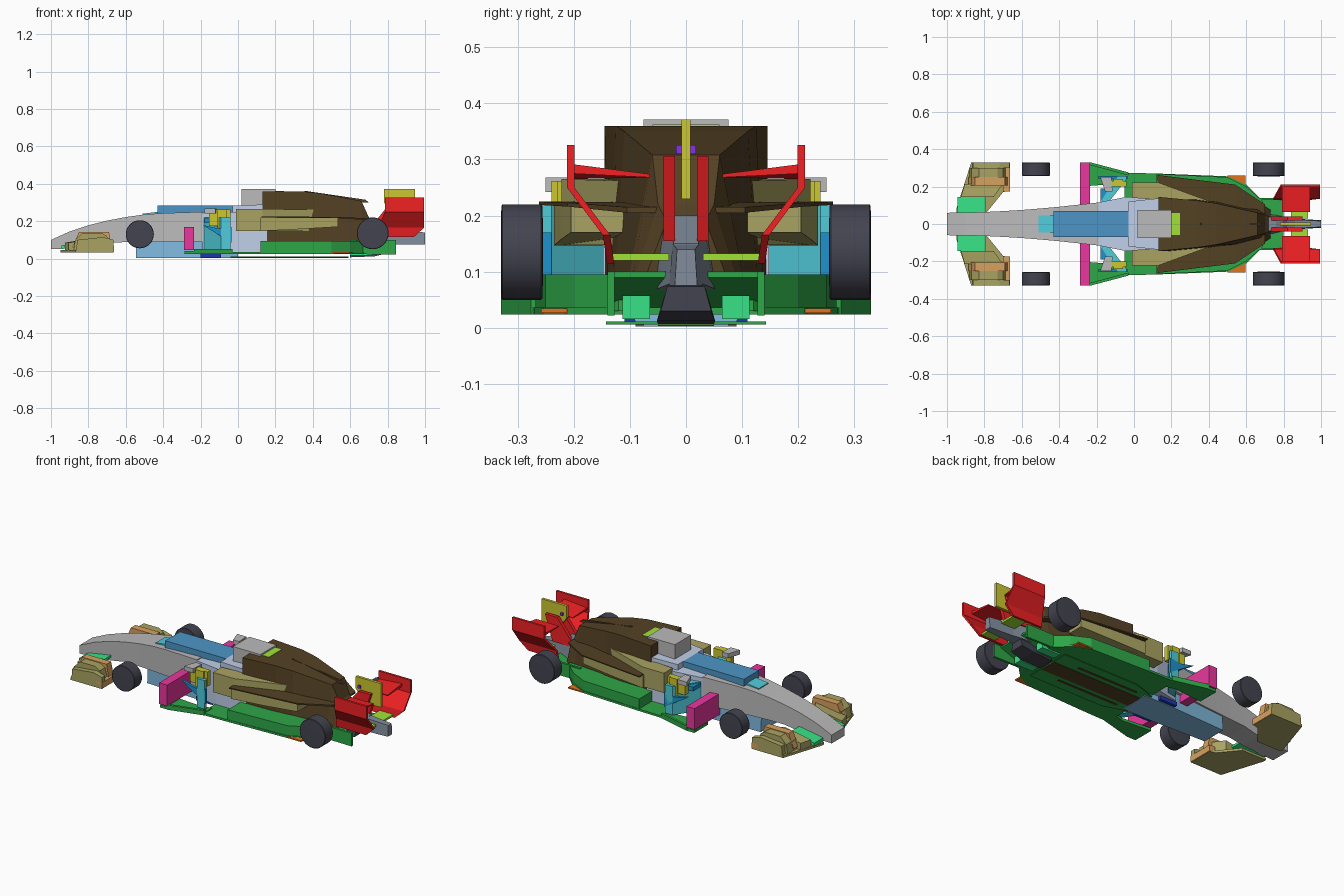
import bpy, bmesh, math

COL = dict(green=(.17, .57, .25), brown=(.29, .23, .14), olive=(.58, .56, .34), red=(.83, .13, .14),
           blue=(.27, .51, .68), sky=(.45, .65, .78), lav=(.66, .71, .8), grey=(.64, .64, .64),
           magenta=(.8, .2, .54), teal=(.28, .7, .75), azure=(.12, .5, .7), yellow=(.70, .68, .18),
           navy=(.12, .2, .6), lime=(.55, .78, .2), tan=(.74, .55, .33), mint=(.2, .78, .46),
           dark=(.24, .24, .28), steel=(.44, .48, .53), orange=(.78, .39, .12), purple=(.45, .18, .8))


def material(key):
    m = bpy.data.materials.get(key)
    if not m:
        m = bpy.data.materials.new(key)
        m.diffuse_color = (*[(c / .88) ** 2.2 for c in COL[key]], 1)
    return m


def loft(name, rings, col, mirror=False):
    """Bridge matching rings of points and cap both ends."""
    bm = bmesh.new()
    vs = [[bm.verts.new(p) for p in r] for r in rings]
    n = len(vs[0])
    for a, b in zip(vs, vs[1:]):
        for i in range(n):
            bm.faces.new((a[i], a[(i + 1) % n], b[(i + 1) % n], b[i]))
    bm.faces.new(vs[0])
    bm.faces.new(vs[-1][::-1])
    bmesh.ops.recalc_face_normals(bm, faces=bm.faces)
    me = bpy.data.meshes.new(name)
    bm.to_mesh(me)
    bm.free()
    me.materials.append(material(col))
    ob = bpy.data.objects.new(name, me)
    bpy.context.collection.objects.link(ob)
    if mirror:
        m = ob.modifiers.new("mirror", 'MIRROR')
        m.use_axis = (False, True, False)
        m.use_mirror_merge = False
    return ob


def rect(x, y0, y1, z0, z1):
    return [(x, y0, z0), (x, y1, z0), (x, y1, z1), (x, y0, z1)]


def box(name, x, y, z, col, mirror=False):
    return loft(name, [rect(x[0], *y, *z), rect(x[1], *y, *z)], col, mirror)


def side_prism(name, pts, y0, y1, col, mirror=False):
    return loft(name, [[(x, y, z) for x, z in pts] for y in (y0, y1)], col, mirror)


def plan_prism(name, pts, z0, z1, col, mirror=False):
    return loft(name, [[(x, y, z) for x, y in pts] for z in (z0, z1)], col, mirror)


def hull(name, secs, col):
    """Symmetric loft from (x, bottom half width, top half width, z0, z1)."""
    return loft(name, [[(x, -b, z0), (x, b, z0), (x, t, z1), (x, -t, z1)]
                       for x, b, t, z0, z1 in secs], col)


# Nose and survival cell
hull("nose", [(-1, .06, .06, .05, .10), (-.9, .061, .061, .055, .145), (-.8, .064, .064, .065, .178),
              (-.7, .069, .069, .085, .203), (-.6, .075, .075, .088, .222), (-.5, .083, .083, .088, .236),
              (-.4, .092, .092, .088, .243), (-.19, .115, .115, .088, .25)], "grey")
hull("keel", [(-.545, .075, .07, .002, .09), (-.18, .09, .1, .002, .09), (0, .09, .1, .002, .09)], "sky")
hull("cockpit_side", [(-.19, .115, .115, .03, .245), (-.04, .145, .145, .03, .25),
                      (.155, .148, .148, .03, .25)], "lav")
hull("headrest_base", [(-.03, .12, .12, .25, .283), (.155, .14, .14, .25, .29)], "lav")
box("cockpit_top", (-.43, 0), (-.07, .07), (.235, .283), "blue")
hull("windscreen", [(-.51, .045, .045, .225, .24), (-.43, .045, .045, .225, .25)], "teal")
box("airbox", (.02, .2), (-.076, .076), (.285, .371), "grey")
box("airbox_strip", (.195, .245), (-.06, .06), (.35, .362), "lime")

# Engine cover and overhanging sidepod shelf
hull("engine_cover", [(.13, .145, .145, .04, .36), (.34, .14, .125, .04, .36), (.44, .13, .11, .04, .35),
                      (.66, .11, .06, .05, .308), (.70, .10, .05, .06, .22), (.73, .08, .035, .07, .19)], "brown")
hull("sidepod_shelf", [(.125, .262, .262, .219, .225), (.54, .211, .211, .216, .223),
                       (.70, .105, .105, .205, .215)], "brown")
loft("sidepod_inlet", [rect(-.01, .14, .222, .148, .265), rect(.13, .13, .222, .148, .265),
                       rect(.43, .08, .112, .148, .262)], "olive", True)
loft("sidepod_blade", [rect(.12, .13, .235, .147, .22), rect(.34, .125, .222, .158, .22),
                       rect(.535, .11, .205, .17, .218)], "olive", True)
side_prism("spine", [(.34, .35), (.66, .3), (.7, .3), (.68, .315), (.36, .362)], -.005, .005, "brown")

# Floor, side steps and plank
plan_prism("floor", [(-.05, -.274), (.12, -.27), (.5, -.255), (.6, -.21), (.68, -.13), (.68, .13),
                     (.6, .21), (.5, .255), (.12, .27), (-.05, .274)], .024, .036, "green")
plan_prism("floor_wing", [(-.285, .2), (-.285, .328), (-.23, .328), (-.03, .274), (-.03, .2), (-.1, .215)],
           .024, .04, "green", True)
plan_prism("floor_edge_rail", [(-.235, .315), (-.235, .33), (-.03, .276), (-.03, .26)], .024, .052, "green", True)
plan_prism("floor_side_step", [(.12, .14), (.12, .268), (.5, .25), (.6, .2), (.69, .12), (.69, .1)],
           .03, .095, "green", True)
plan_prism("floor_corner", [(.5, .2), (.5, .258), (.595, .258), (.595, .2)], .026, .034, "orange", True)
plan_prism("lower_floor", [(-.04, -.1), (.1, -.143), (.59, -.143), (.59, .143), (.1, .143), (-.04, .1)],
           .006, .011, "green")
box("plank", (-.04, .59), (-.05, .05), (.003, .01), "brown")
side_prism("plank_rib", [(.05, .004), (.45, .004), (.45, .01), (.05, .01)], .075, .09, "brown", True)
box("front_plank", (-.2, -.09), (-.11, .11), (.006, .028), "navy")

# Diffuser
side_prism("diffuser_ramp", [(.58, .024), (.62, .024), (.8, .09), (.8, .1), (.6, .05)], -.13, .13, "green")
side_prism("diffuser_fence", [(.6, .024), (.845, .022), (.845, .1), (.6, .1)], .127, .14, "green", True)
box("diffuser_channel", (.6, .72), (.064, .113), (.016, .058), "mint", True)
hull("diffuser_centre", [(.6, .05, .035, .007, .05), (.73, .052, .035, .012, .07), (.8, .045, .033, .03, .075)], "dark")

# Gearbox and tail
hull("gearbox", [(.66, .06, .05, .06, .2), (.76, .05, .03, .07, .2), (.86, .025, .022, .08, .15)], "steel")
hull("crash_structure", [(.84, .03, .024, .075, .15), (1, .02, .016, .075, .14)], "steel")
box("beam_wing", (.84, .93), (.03, .13), (.12, .132), "lime", True)

# Rear wing: tapered half planes, angled endplates and pillars
loft("rear_wing_plane", [[(.79, .065, .268), (.94, .065, .268), (.94, .065, .274), (.79, .065, .272)],
                         [(.79, .206, .265), (.94, .206, .275), (.94, .206, .292), (.79, .206, .28)]], "red", True)
endplate = [(.785, .995, .326, .212), (.785, .995, .25, .212), (.75, .995, .165, .148), (.745, .94, .115, .141)]
loft("rear_wing_endplate", [[(x0, y - .013, z), (x1, y - .013, z), (x1, y, z), (x0, y, z)]
                            for x0, x1, z, y in endplate], "red", True)
side_prism("rear_wing_pillar", [(.7, .155), (.85, .155), (.9, .306), (.82, .306)], .02, .04, "red", True)
side_prism("rear_wing_fin", [(.78, .3), (.83, .23), (.945, .23), (.945, .371), (.78, .371)], -.008, .008, "yellow")
box("wing_actuator", (.8, .815), (-.018, .018), (.31, .326), "purple")

# Front wing
plan_prism("front_wing_plane", [(-.95, .06), (-.95, .08), (-.87, .33), (-.665, .33), (-.665, .18),
                                (-.70, .17), (-.79, .06)], .032, .046, "olive", True)
loft("front_wing_inner_flap", [[(-.945, y, .05), (-.79, y, .085), (-.79, y, .098), (-.945, y, .07)]
                               for y in (.055, .145)], "mint", True)
loft("front_wing_mid_flap", [[(x0, y, .045), (x1, y, .06), (x1, y, .115), (x0, y, .085)]
                             for x0, x1, y in ((-.925, -.75, .145), (-.905, -.7, .215))], "olive", True)
side_prism("front_wing_box", [(-.88, .045), (-.68, .045), (-.7, .12), (-.73, .138), (-.83, .138), (-.87, .1)],
           .215, .3, "olive", True)
side_prism("front_wing_rib", [(-.885, .06), (-.675, .06), (-.69, .142), (-.85, .142)], .207, .25, "tan", True)
side_prism("front_wing_endplate", [(-.865, .034), (-.665, .034), (-.665, .1), (-.72, .115), (-.86, .1)],
           .3, .33, "olive", True)
box("front_wing_trim", (-.7, -.663), (.175, .33), (.034, .07), "tan", True)

# Bargeboards, deflectors, radiator wall and mirrors
box("bargeboard", (-.288, -.235), (.085, .33), (.045, .17), "magenta", True)
plan_prism("radiator_wall", [(-.185, .11), (-.14, .11), (-.04, .24), (-.04, .256), (-.09, .256)],
           .05, .22, "teal", True)
side_prism("deflector_fin", [(-.19, .18), (-.035, .085), (-.035, .17), (-.1, .16)], .24, .256, "azure", True)
box("side_impact_bar", (-.18, -.14), (.1, .19), (.19, .215), "azure", True)
box("inlet_block", (-.155, -.04), (.2, .23), (.175, .262), "yellow", True)
box("inlet_lip", (-.11, -.06), (.222, .24), (.14, .262), "yellow", True)
plan_prism("mirror", [(-.18, .25), (-.12, .25), (-.115, .175), (-.155, .175)], .242, .268, "grey", True)


# Wheels
def wheel(name, x, z, r, y0, y1):
    prof = [(y0, r * .6), (y0 + .001, r * .97), (y0 + .003, r), (y1 - .003, r), (y1 - .001, r * .97), (y1, r * .6)]
    n = 32
    ob = loft(name, [[(x + q * math.cos(2 * math.pi * i / n), y, z + q * math.sin(2 * math.pi * i / n))
                      for i in range(n)] for y, q in prof], "dark", True)
    bpy.ops.object.select_all(action='DESELECT')
    ob.select_set(True)
    bpy.context.view_layer.objects.active = ob
    bpy.ops.object.shade_smooth_by_angle(angle=math.radians(30))


wheel("front_wheel", -.525, .13, .075, .257, .33)
wheel("rear_wheel", .72, .135, .085, .255, .33)
